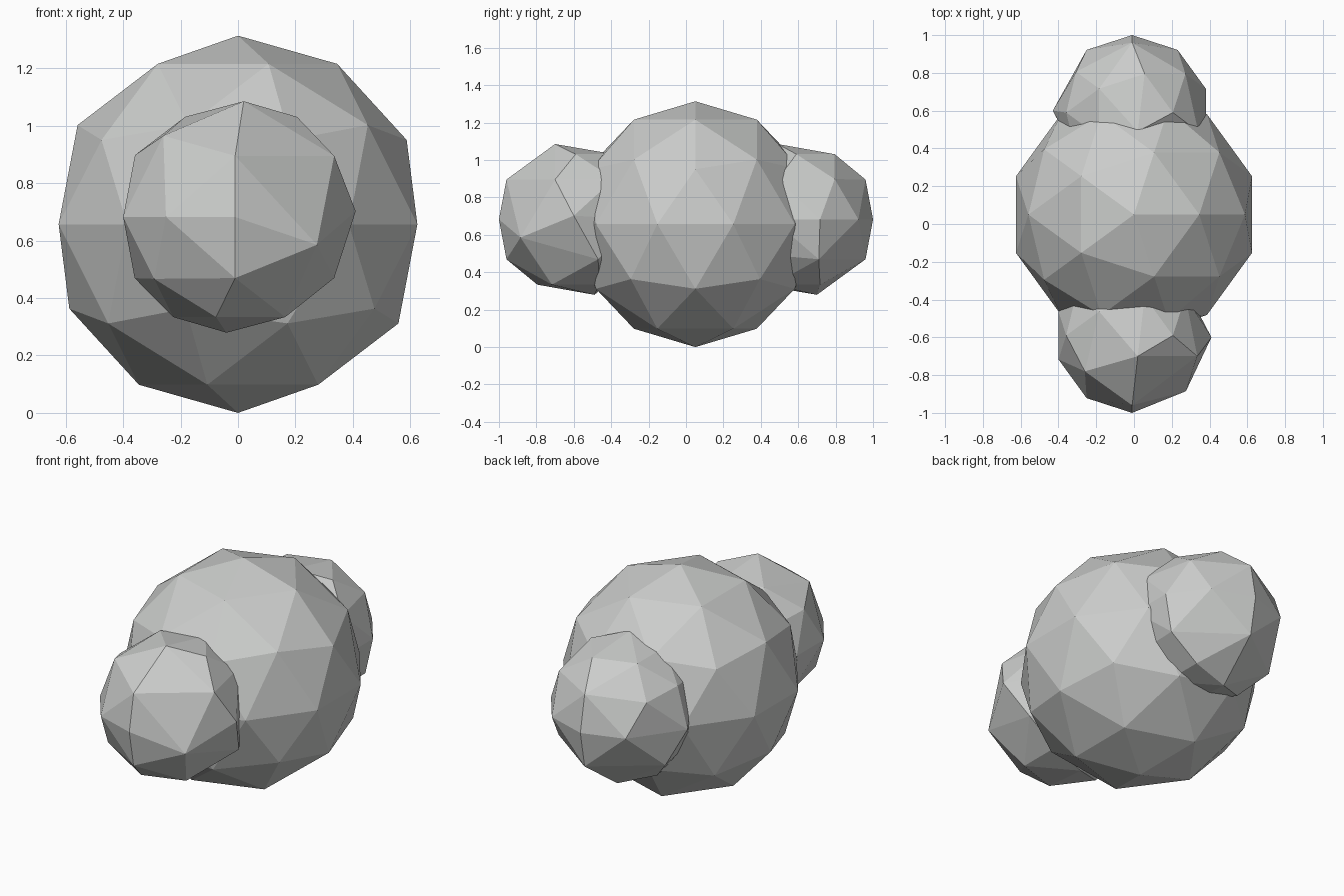
import bpy
import bmesh
from mathutils import Vector

cube = bpy.data.objects.get("Cube")
if cube:
    bpy.data.objects.remove(cube, do_unlink=True)

# Single stone colour
grey = bpy.data.materials.new("pale_grey")
grey.use_nodes = True
colour = (0.6, 0.61, 0.6, 1)
grey.diffuse_color = colour
grey.node_tree.nodes["Principled BSDF"].inputs["Base Color"].default_value = colour


def faceted_ball(name, radius, centre, merged=()):
    """Flat-faced icosphere; each merged point swallows its close neighbours."""
    bm = bmesh.new()
    bmesh.ops.create_icosphere(bm, subdivisions=2, radius=radius)
    if merged:
        points = [Vector(p) for p in merged]
        kept = [v.co.copy() for v in bm.verts
                if all((v.co - p).length > 0.15 for p in points)]
        bm.clear()
        verts = [bm.verts.new(p) for p in kept + points]
        hull = bmesh.ops.convex_hull(bm, input=verts)
        inside = set(hull["geom_interior"]) | set(hull["geom_unused"])
        loose = [v for v in inside if isinstance(v, bmesh.types.BMVert)]
        bmesh.ops.delete(bm, geom=loose, context="VERTS")
    bmesh.ops.recalc_face_normals(bm, faces=bm.faces)
    mesh = bpy.data.meshes.new(name)
    bm.to_mesh(mesh)
    bm.free()
    mesh.materials.append(grey)
    ball = bpy.data.objects.new(name, mesh)
    ball.location = centre
    bpy.context.collection.objects.link(ball)
    return ball


# Merged corners shared by both small balls
shared = [
    (0.03, -0.11, 0.403), (-0.03, 0.10, -0.403),    # top and bottom
    (0, -0.37, 0.213), (0, -0.37, -0.213),          # outer face
    (0.345, -0.11, 0.213), (0.42, -0.01, 0.02),     # left flank
    (-0.35, 0.10, -0.213),                          # right flank
]
lower_left = (0.345, 0.12, -0.213)
front = shared + [lower_left, (0.285, -0.295, -0.097), (-0.25, -0.19, 0.283)]
back = [tuple(-c for c in p) for p in shared] + [lower_left]

# Large middle ball with a smaller one sunk into the front and the back
faceted_ball("middle_ball", 0.657, (0, 0.05, 0.657))
faceted_ball("front_ball", 0.41, (-0.01, -0.59, 0.6825), front)
faceted_ball("back_ball", 0.41, (-0.01, 0.59, 0.6825), back)
